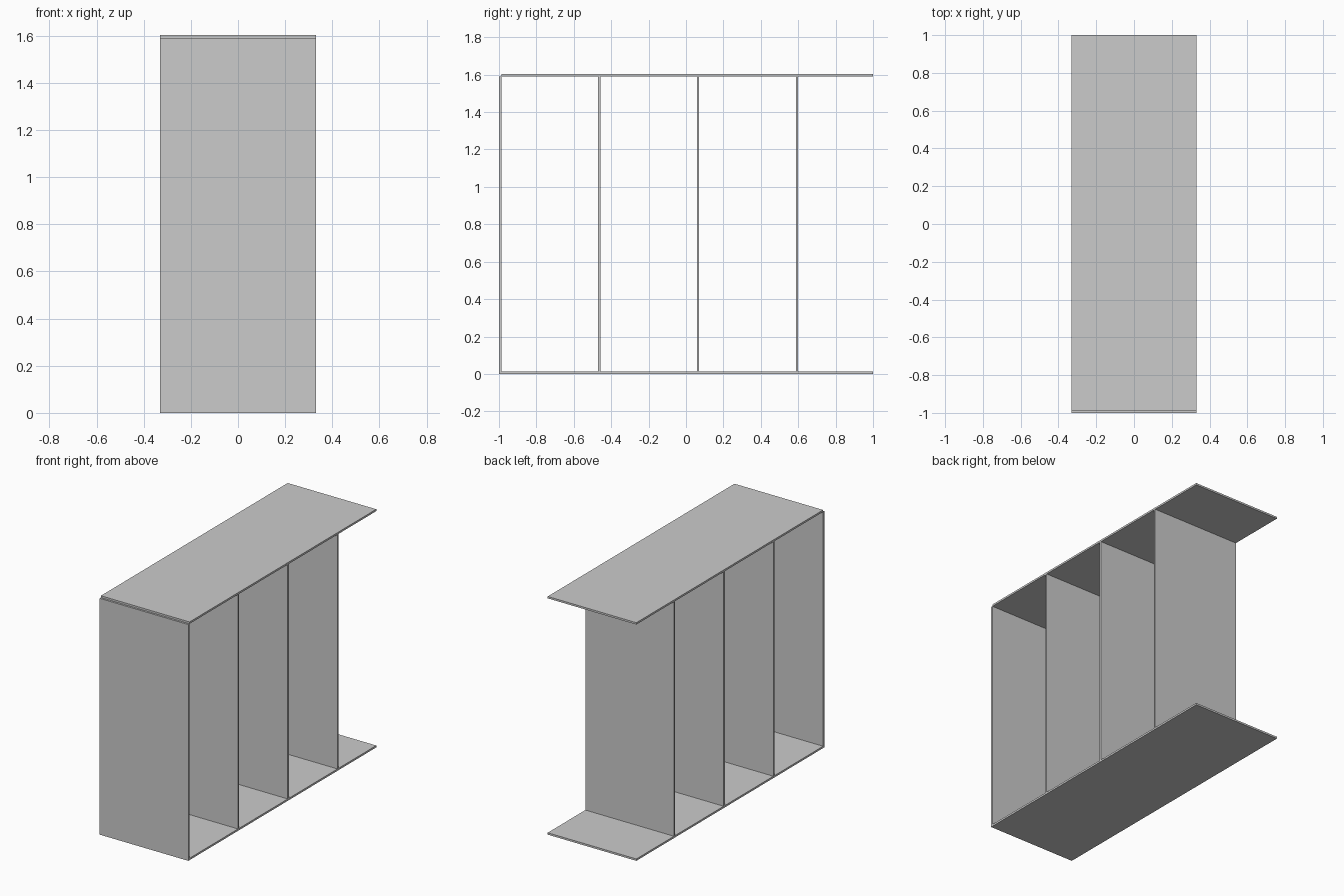
import bpy

if "Cube" in bpy.data.objects:
    bpy.data.objects.remove(bpy.data.objects["Cube"])

T = 0.0128          # board thickness
W = 0.33            # half width
H = 1.604           # total height
FRONT, BACK = -1.0, 1.0
PITCH = 0.529       # spacing between upright boards


def board(name, y0, y1, z0, z1):
    """Full-width rectangular board from its y and z limits."""
    bpy.ops.mesh.primitive_cube_add(size=1, location=(0, (y0 + y1) / 2, (z0 + z1) / 2))
    ob = bpy.context.object
    ob.name = name
    ob.scale = (2 * W, y1 - y0, z1 - z0)
    bpy.ops.object.transform_apply(location=False, rotation=False, scale=True)
    return ob


# Horizontal boards, set behind the front panel
board("bottom_board", FRONT + T, BACK, 0, T)
board("top_board", FRONT + T, BACK, H - T, H)

# Front panel runs to the floor and stops under the top board
board("front_panel", FRONT, FRONT + T, 0, H - T)

# Dividers between the bottom and top boards
for i in range(1, 4):
    y = FRONT + i * PITCH
    board(f"divider_{i}", y, y + T, T, H - T)
